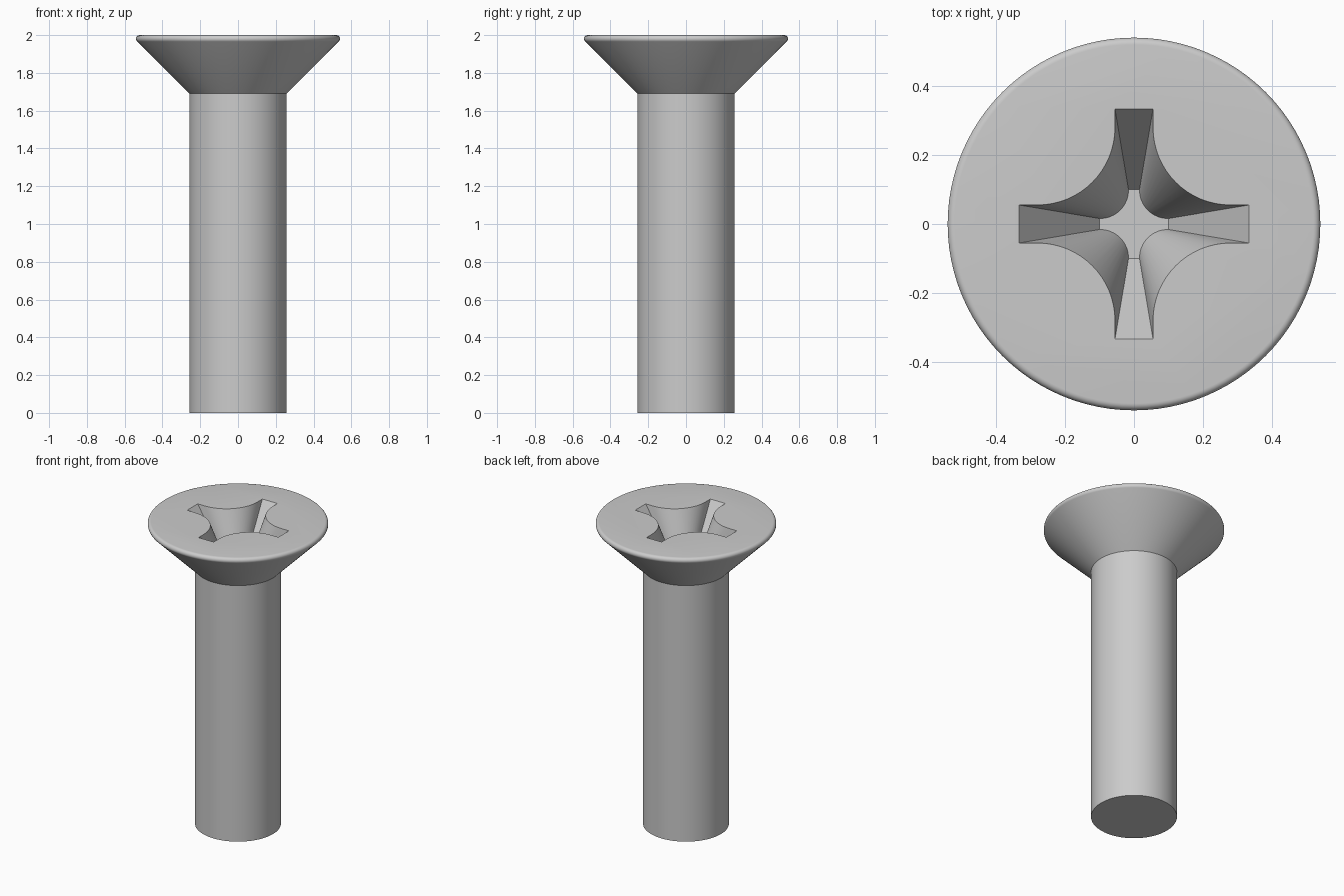
import bpy, bmesh
from math import sin, cos, pi, radians

if "Cube" in bpy.data.objects:
    bpy.data.objects.remove(bpy.data.objects["Cube"])

SEG = 96

def make_object(name, bm):
    bmesh.ops.recalc_face_normals(bm, faces=bm.faces)
    mesh = bpy.data.meshes.new(name)
    bm.to_mesh(mesh)
    bm.free()
    obj = bpy.data.objects.new(name, mesh)
    bpy.context.collection.objects.link(obj)
    return obj

def loft(name, rings):
    bm = bmesh.new()
    rows = [[bm.verts.new(p) for p in ring] for ring in rings]
    n = len(rows[0])
    for a, b in zip(rows, rows[1:]):
        for i in range(n):
            j = (i + 1) % n
            bm.faces.new((a[i], a[j], b[j], b[i]))
    bm.faces.new(rows[0][::-1])
    bm.faces.new(rows[-1])
    return make_object(name, bm)

def circle(r, z):
    return [(r * cos(2 * pi * i / SEG), r * sin(2 * pi * i / SEG), z) for i in range(SEG)]

def cross(tip, half, fillet, z, steps=16):
    """Four square-ended arms joined by concave quarter arcs."""
    c = half + fillet
    quarter = [(tip, -half), (tip, half)]
    for i in range(steps + 1):
        a = -pi / 2 - (pi / 2) * i / steps
        quarter.append((c + fillet * cos(a), c + fillet * sin(a)))
    pts = []
    for k in range(4):
        s, t = round(sin(k * pi / 2)), round(cos(k * pi / 2))
        pts += [(x * t - y * s, x * s + y * t, z) for x, y in quarter]
    return pts

# Screw body: shank, countersunk cone, rounded rim
R = 0.02
rim = [(0.52 + R * cos(radians(a)), 1.98 + R * sin(radians(a))) for a in range(-45, 91, 15)]
profile = [(0.257, 0), (0.257, 1.69)] + rim
screw = loft("countersunk_screw", [circle(r, z) for r, z in profile])

# Tapered cross recess, extended slightly above the head for a clean cut
DEPTH = 0.31
top, bottom = (0.333, 0.055, 0.225), (0.10, 0.016, 0.082)
e = 0.02 / DEPTH
over = [t + (t - b) * e for t, b in zip(top, bottom)]
cutter = loft("recess_cutter", [cross(*bottom, 2 - DEPTH), cross(*over, 2.02)])
cutter.hide_render = True

cut = screw.modifiers.new("recess", 'BOOLEAN')
cut.operation = 'DIFFERENCE'
cut.solver = 'EXACT'
cut.object = cutter
bpy.context.view_layer.objects.active = screw
screw.select_set(True)
bpy.ops.object.modifier_apply(modifier=cut.name)
bpy.data.objects.remove(cutter)
bpy.ops.object.shade_smooth_by_angle(angle=radians(30))
